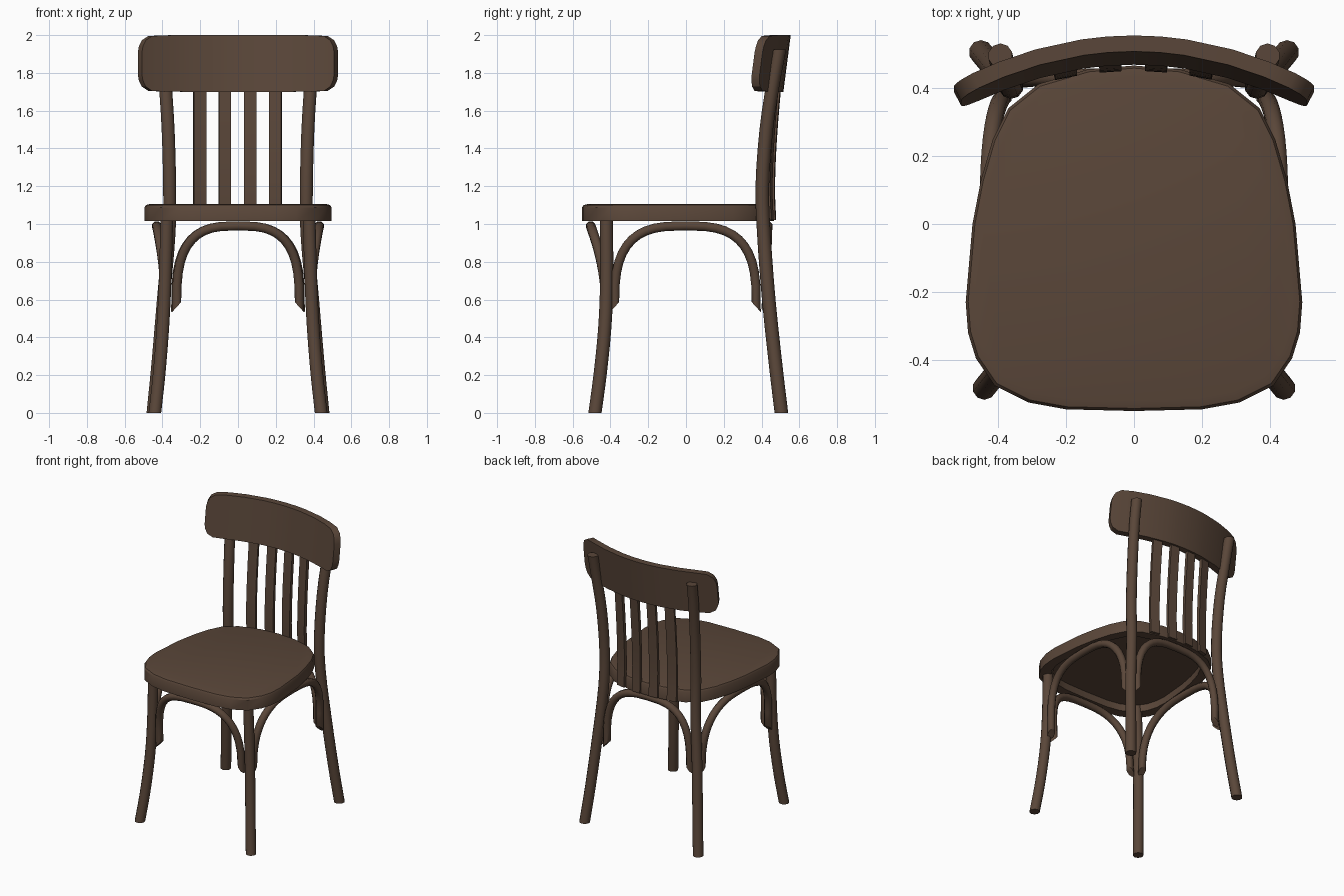
import bpy, bmesh, math
from mathutils import Vector

cube = bpy.data.objects.get("Cube")
if cube:
    bpy.data.objects.remove(cube)

wood = bpy.data.materials.new("dark_brown_wood")
wood.use_nodes = True
BROWN = (0.102, 0.062, 0.041, 1)
wood.diffuse_color = BROWN
wood.node_tree.nodes["Principled BSDF"].inputs["Base Color"].default_value = BROWN


def loft(name, rings, angle=40):
    """Skin a row of equal-sized vertex rings and cap both ends."""
    bm = bmesh.new()
    loops = [[bm.verts.new(p) for p in ring] for ring in rings]
    for a, b in zip(loops, loops[1:]):
        for i in range(len(a)):
            j = (i + 1) % len(a)
            bm.faces.new((a[i], a[j], b[j], b[i]))
    bm.faces.new(loops[0])
    bm.faces.new(loops[-1])
    bmesh.ops.recalc_face_normals(bm, faces=bm.faces)
    mesh = bpy.data.meshes.new(name)
    bm.to_mesh(mesh)
    bm.free()
    mesh.materials.append(wood)
    obj = bpy.data.objects.new(name, mesh)
    bpy.context.collection.objects.link(obj)
    bpy.ops.object.select_all(action="DESELECT")
    obj.select_set(True)
    bpy.context.view_layer.objects.active = obj
    bpy.ops.object.shade_smooth_by_angle(angle=math.radians(angle))
    return obj


def smooth_path(points, steps=3):
    """Catmull-Rom curve through the points."""
    p = [Vector(q) for q in points]
    p = [2 * p[0] - p[1]] + p + [2 * p[-1] - p[-2]]
    path = []
    for a, b, c, d in zip(p, p[1:], p[2:], p[3:]):
        for k in range(steps):
            t = k / steps
            path.append(0.5 * (2 * b + (c - a) * t + (2 * a - 5 * b + 4 * c - d) * t**2
                               + (3 * b - a - 3 * c + d) * t**3))
    return path + [p[-2]]


def circle(sides):
    return [(math.cos(2 * math.pi * (i + 0.5) / sides), math.sin(2 * math.pi * (i + 0.5) / sides))
            for i in range(sides)]


def leg(name, points, radius):
    rings = [[q + Vector((radius * c, radius * s, 0)) for c, s in circle(10)]
             for q in smooth_path(points)]
    loft(name, rings, 50)


def arch(name, span, place, side):
    """Bent brace under the seat; place maps (along, rise) to a position."""
    path, n, r = [], 22, 0.026
    for i in range(n + 1):
        a = math.pi * i / n
        c, s = math.cos(a), max(math.sin(a), 0)
        along = math.copysign(abs(c) ** 0.667, c) * span
        path.append(place(along, 0 if i in (0, n) else s ** 0.667))
    rings = []
    for i, q in enumerate(path):
        t = (path[min(i + 1, n)] - path[max(i - 1, 0)]).normalized()
        if i in (0, n):
            t = Vector((0, 0, 1 if i == 0 else -1))
        v = t.cross(side).normalized()
        u = v.cross(t)
        ring = [q + r * (c * u + s * v) for c, s in circle(8)]
        if i in (0, n):
            # slanted foot, longest on the leg side
            out = Vector((path[i].x, path[i].y, 0)) - Vector((path[n // 2].x, path[n // 2].y, 0))
            out = (out - out.dot(side) * side).normalized()
            for p in ring:
                p.z -= 1.1 * (p - q).dot(out)
        rings.append(ring)
    loft(name, rings, 50)


# Seat: rounded trapezoid with a soft top edge and a recessed underside
half = [(0.2, -0.545), (0.31, -0.525), (0.41, -0.475), (0.465, -0.395), (0.488, -0.32),
        (0.495, -0.23), (0.475, 0), (0.45, 0.13), (0.415, 0.25), (0.37, 0.34),
        (0.28, 0.412), (0.135, 0.455)]
outline = [(0, -0.55)] + half + [(0, 0.466)] + [(-x, y) for x, y in reversed(half)]
layers = [(0.87, 1.065), (0.87, 1.015), (1, 1.015), (1, 1.088), (0.985, 1.1), (0.94, 1.106)]
loft("seat", [[(x * k, -0.04 + (y + 0.04) * k, z) for x, y in outline] for k, z in layers], 35)


# Shared curve of the back: bends forward toward the sides
def bend(x, y, depth):
    """Point on the bent back, moved forward by depth along its normal."""
    normal = Vector((-0.98 * x, -1)).normalized()
    return x + normal.x * depth, y - 0.49 * x * x + normal.y * depth


# Backrest: rounded board, bent and leaning back
rows = [(0, 0.15), (0.08, 0.15), (0.155, 0.15), (0.29, 0.15), (0.4, 0.149), (0.475, 0.145),
        (0.51, 0.122), (0.525, 0.09), (0.53, 0.06)]
rows = [(-x, h) for x, h in reversed(rows[1:])] + rows
rings = []
for x, h in rows:
    ring = []
    for dz, depth in ((-h, 0.047), (h, 0.047), (h, 0), (-h, 0)):
        px, py = bend(x, 0.535 + 0.13 * dz, depth)
        ring.append((px, py, 1.85 + dz))
    rings.append(ring)
loft("backrest", rings, 30)

# Slats from the back edge of the seat up into the backrest
for n, cx in enumerate((-0.204, -0.07, 0.066, 0.2)):
    rings = []
    for q in smooth_path([(0, 0.478, 1.02), (0, 0.472, 1.2), (0, 0.482, 1.45), (0, 0.507, 1.76)]):
        corners = [(cx - 0.033, 0), (cx + 0.033, 0), (cx + 0.033, 0.022), (cx - 0.033, 0.022)]
        rings.append([(*bend(x, q.y, d), q.z) for x, d in corners])
    loft(f"back_slat_{n + 1}", rings)

# Legs, posts and side braces, one set for each side
for side, m in (("left", 1), ("right", -1)):
    leg(f"{side}_front_leg", [(m * x, y, z) for x, y, z in (
        (0.44, -0.482, 0), (0.418, -0.455, 0.2), (0.398, -0.43, 0.45),
        (0.386, -0.42, 0.7), (0.376, -0.422, 1.06))], 0.035)
    leg(f"{side}_back_post", [(m * x, y, z) for x, y, z in (
        (0.45, 0.505, 0), (0.425, 0.475, 0.25), (0.395, 0.438, 0.6), (0.365, 0.412, 0.95),
        (0.362, 0.404, 1.2), (0.37, 0.425, 1.5), (0.385, 0.462, 1.75), (0.393, 0.495, 1.925))], 0.036)
    arch(f"{side}_seat_brace", 0.375,
         lambda s, h: Vector((m * (0.385 + 0.045 * h**2), s - 0.003, 0.56 + 0.43 * h)), Vector((1, 0, 0)))

# Front and rear braces
arch("front_seat_brace", 0.325,
     lambda s, h: Vector((s, -0.425 - 0.08 * h**2, 0.56 + 0.43 * h)), Vector((0, 1, 0)))
arch("rear_seat_brace", 0.33,
     lambda s, h: Vector((s, 0.425 + 0.008 * h**2, 0.56 + 0.43 * h)), Vector((0, 1, 0)))
